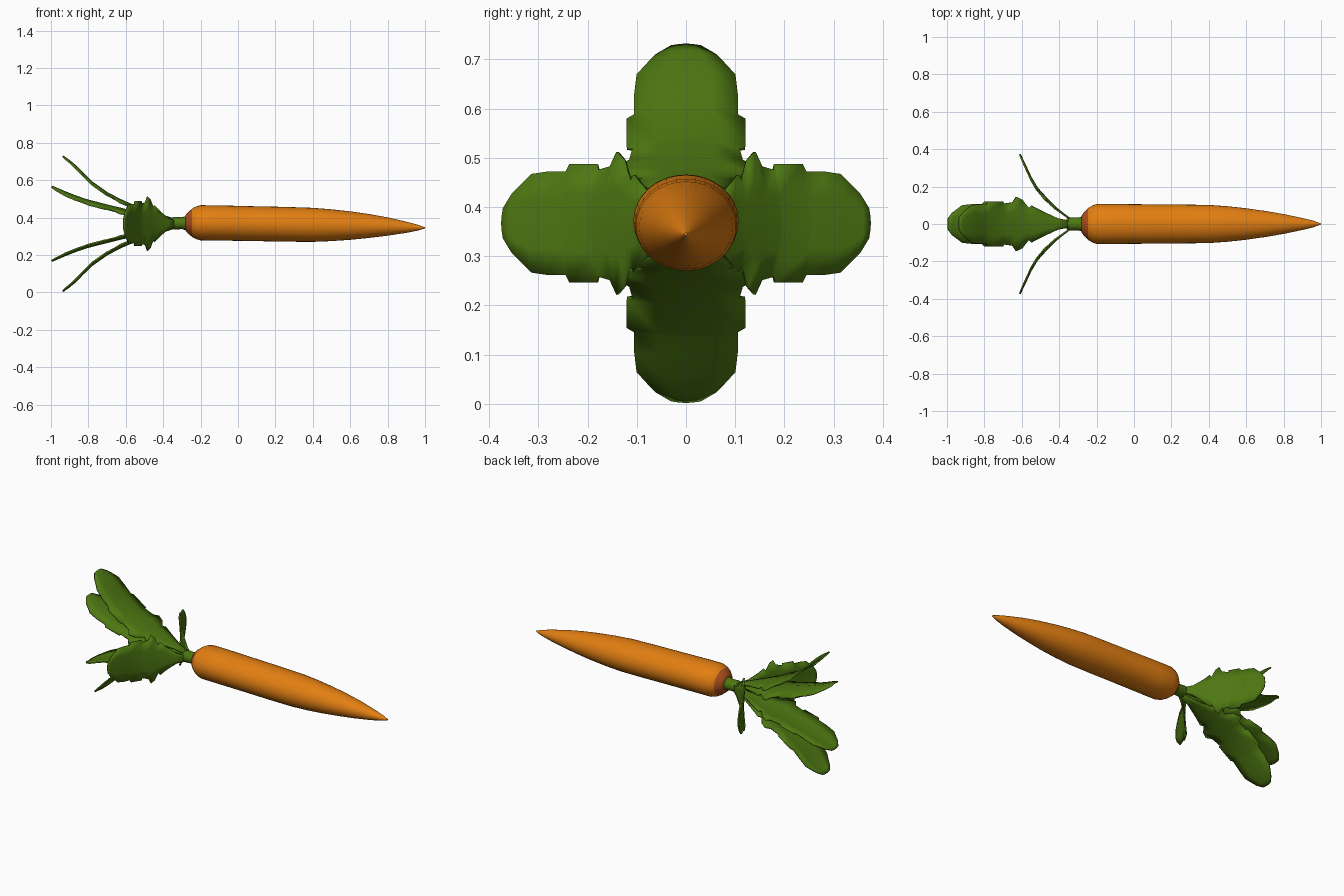
import bpy, bmesh, math
from mathutils import Vector

if "Cube" in bpy.data.objects:
    bpy.data.objects.remove(bpy.data.objects["Cube"])

ZC = 0.367  # height of the carrot axis


def material(name, rgb):
    m = bpy.data.materials.new(name)
    m.diffuse_color = (*rgb, 1)
    m.use_nodes = True
    m.node_tree.nodes["Principled BSDF"].inputs["Base Color"].default_value = m.diffuse_color
    return m


ORANGE = material("carrot orange", (0.76, 0.21, 0.006))
RUST = material("crown rust", (0.42, 0.08, 0.012))
GREEN = material("leaf green", (0.075, 0.185, 0.006))


def make_object(name, bm, mats, angle=40):
    bmesh.ops.recalc_face_normals(bm, faces=bm.faces)
    me = bpy.data.meshes.new(name)
    bm.to_mesh(me)
    bm.free()
    for m in mats:
        me.materials.append(m)
    ob = bpy.data.objects.new(name, me)
    bpy.context.collection.objects.link(ob)
    bpy.ops.object.select_all(action='DESELECT')
    ob.select_set(True)
    bpy.context.view_layer.objects.active = ob
    bpy.ops.object.shade_smooth_by_angle(angle=math.radians(angle))
    return ob


def loft(name, rings, mats, n=32, rule=None):
    """Closed tube along x; rings are (x, centre z, y radius, z radius)."""
    bm = bmesh.new()
    loops = []
    for x, zc, ry, rz in rings:
        loops.append([bm.verts.new((x, ry * math.cos(2 * math.pi * i / n),
                                    zc + rz * math.sin(2 * math.pi * i / n)))
                      for i in range(n)])
    for a, b in zip(loops, loops[1:]):
        for i in range(n):
            j = (i + 1) % n
            bm.faces.new((a[i], a[j], b[j], b[i]))
    bm.faces.new(loops[0])
    bm.faces.new(loops[-1])
    if rule:
        for f in bm.faces:
            f.material_index = rule(f.calc_center_median())
    return make_object(name, bm, mats)


# Root: rust crown at the leaf end, long taper towards a slightly drooping tip
root = [(-0.28, .372, .045, .042), (-0.27, .372, .060, .055), (-0.245, .372, .085, .076),
        (-0.225, .372, .098, .087), (-0.20, .372, .107, .094), (-0.1, .371, .107, .094),
        (0.1, .367, .105, .093), (0.25, .364, .104, .093), (0.4, .361, .102, .091),
        (0.5, .359, .095, .085), (0.6, .357, .084, .076), (0.7, .355, .070, .064),
        (0.8, .352, .053, .049), (0.9, .348, .032, .030), (0.96, .346, .017, .016),
        (1.0, .345, .003, .003)]
loft("carrot_root", root, [ORANGE, RUST], rule=lambda c: 1 if c.x < -0.245 else 0)

# Short stem
loft("stem", [(-0.36, .37, .028, .028), (-0.34, .37, .036, .034),
              (-0.30, .37, .034, .032), (-0.27, .37, .042, .040)], [GREEN], n=16)

# Leaf half width along its length, with serrated steps
WIDTHS = [(0, .014), (.12, .03), (.25, .07), (.33, .098), (.35, .085), (.40, .128),
          (.45, .145), (.48, .115), (.55, .108), (.56, .12), (.70, .12), (.715, .105),
          (.80, .105), (.88, .10), (.94, .072), (.965, .06), (1, .03)]


def along(path, s):
    """Point at length fraction s of a smooth curve through the path points."""
    pts = [Vector(p) for p in path]
    lens = [(b - a).length for a, b in zip(pts, pts[1:])]
    d = s * sum(lens)
    for i, l in enumerate(lens):
        if d <= l or i == len(lens) - 1:
            t = min(d / l, 1)
            p1, p2 = pts[i], pts[i + 1]
            p0 = pts[i - 1] if i else p1 * 2 - p2
            p3 = pts[i + 2] if i + 2 < len(pts) else p2 * 2 - p1
            return 0.5 * (2 * p1 + (p2 - p0) * t + (2 * p0 - 5 * p1 + 4 * p2 - p3) * t * t
                          + (3 * p1 - p0 - 3 * p2 + p3) * t ** 3)
        d -= l


def leaf(name, path, angle, fold=0.014):
    """Folded blade; path is (x, distance from axis), turned about x by angle."""
    a = math.radians(angle)
    out, side = Vector((0, math.cos(a), math.sin(a))), Vector((0, -math.sin(a), math.cos(a)))
    bm = bmesh.new()
    rows = []
    for s, w in WIDTHS:
        p = along(path, s)
        row = []
        for u in (-1, -0.5, 0, 0.5, 1):
            drop = fold * abs(u) ** 1.5 * w / 0.12
            row.append(bm.verts.new(Vector((p.x, 0, ZC)) + out * (p.y - drop) + side * (u * w)))
        rows.append(row)
    for r, q in zip(rows, rows[1:]):
        for i in range(4):
            bm.faces.new((r[i], r[i + 1], q[i + 1], q[i]))
    ob = make_object(name, bm, [GREEN], 50)
    mod = ob.modifiers.new("thickness", 'SOLIDIFY')
    mod.thickness = 0.008
    mod.offset = 0
    return ob


TALL = [(-.33, .02), (-.45, .06), (-.6, .115), (-.74, .19), (-.82, .26), (-.88, .32), (-.937, .362)]
SIDE = [(-.33, .02), (-.41, .08), (-.47, .14), (-.53, .21), (-.57, .29), (-.61, .374)]
INNER = [(-.33, .01), (-.45, .04), (-.6, .075), (-.8, .125), (-.9, .16), (-.995, .2)]

# Six leaves: outer pair up and down, pair to the sides, inner pair
for name, path, angle, fold in [("upper_leaf", TALL, 90, .014), ("lower_leaf", TALL, -90, .014),
                                ("right_leaf", SIDE, 0, .014), ("left_leaf", SIDE, 180, .014),
                                ("inner_upper_leaf", INNER, 90, .024),
                                ("inner_lower_leaf", INNER, -90, .014)]:
    leaf(name, path, angle, fold)
